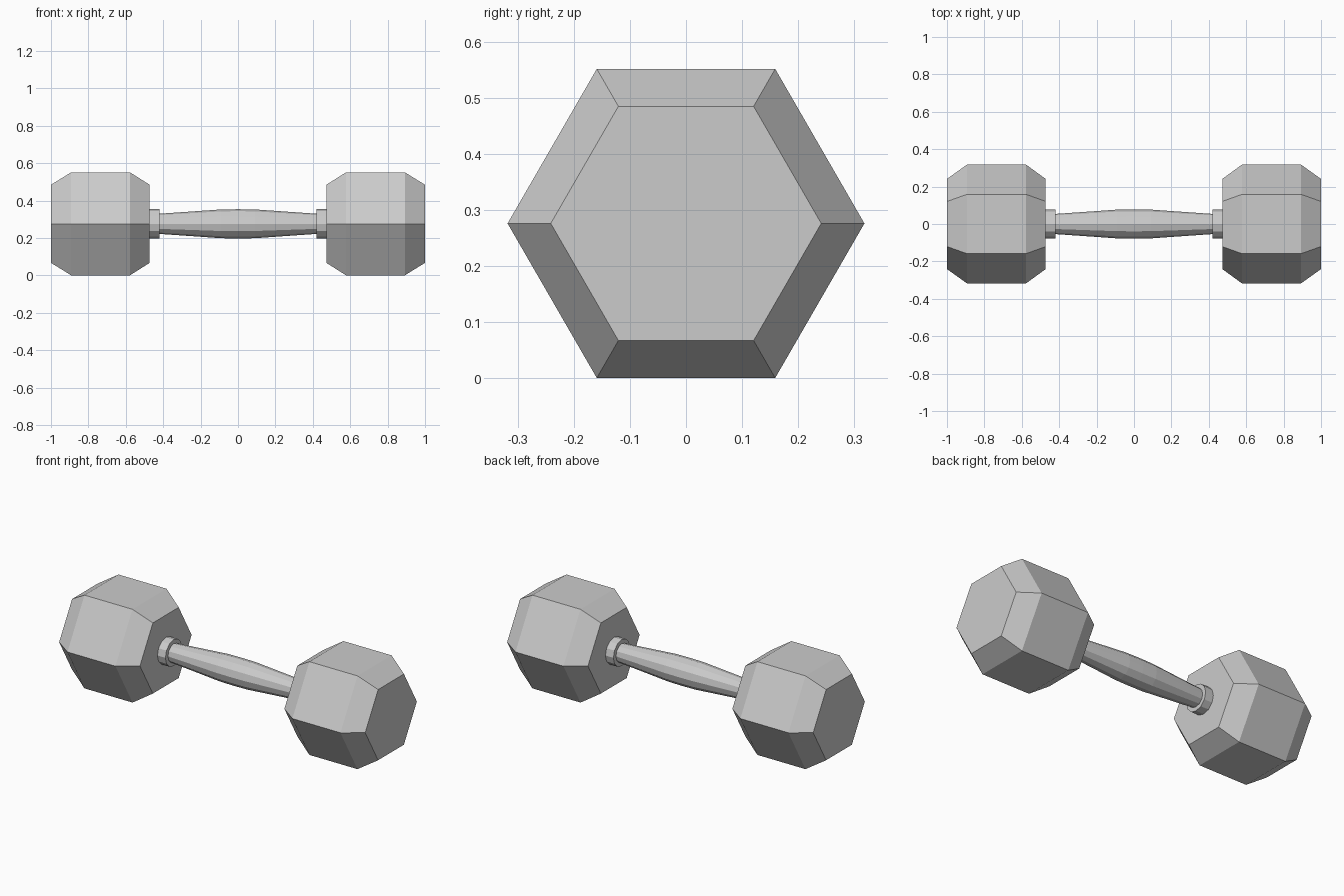
import bpy, bmesh
from math import cos, sin, tau

if "Cube" in bpy.data.objects:
    bpy.data.objects.remove(bpy.data.objects["Cube"])

CENTER_Z = 0.276


def lathe_x(name, profile, sides):
    """Faceted solid around the x axis from (x, radius) pairs, with capped ends."""
    bm = bmesh.new()
    rings = []
    for x, r in profile:
        rings.append([bm.verts.new((x, r * cos(tau * i / sides),
                                    CENTER_Z + r * sin(tau * i / sides)))
                      for i in range(sides)])
    for a, b in zip(rings, rings[1:]):
        for i in range(sides):
            j = (i + 1) % sides
            bm.faces.new((a[i], a[j], b[j], b[i]))
    bm.faces.new(rings[0])
    bm.faces.new(rings[-1])
    bmesh.ops.recalc_face_normals(bm, faces=bm.faces)
    mesh = bpy.data.meshes.new(name)
    bm.to_mesh(mesh)
    bm.free()
    obj = bpy.data.objects.new(name, mesh)
    bpy.context.collection.objects.link(obj)
    return obj


# Hexagonal weights with chamfered ends, and the collars beside them
for side, label in ((-1, "left"), (1, "right")):
    head = [(0.472, 0.241), (0.578, 0.318), (0.892, 0.318), (1.0, 0.241)]
    lathe_x(label + "_weight", [(side * x, r) for x, r in head], 6)
    collar = [(0.42, 0.078), (0.48, 0.078)]
    lathe_x(label + "_collar", [(side * x, r) for x, r in collar], 12)

# Grip, swelling towards the middle
half = [(0.48, 0.052), (0.42, 0.054), (0.26, 0.065), (0.09, 0.077)]
grip = [(-x, r) for x, r in half] + [(0, 0.078)] + half[::-1]
lathe_x("handle_grip", grip, 12)
